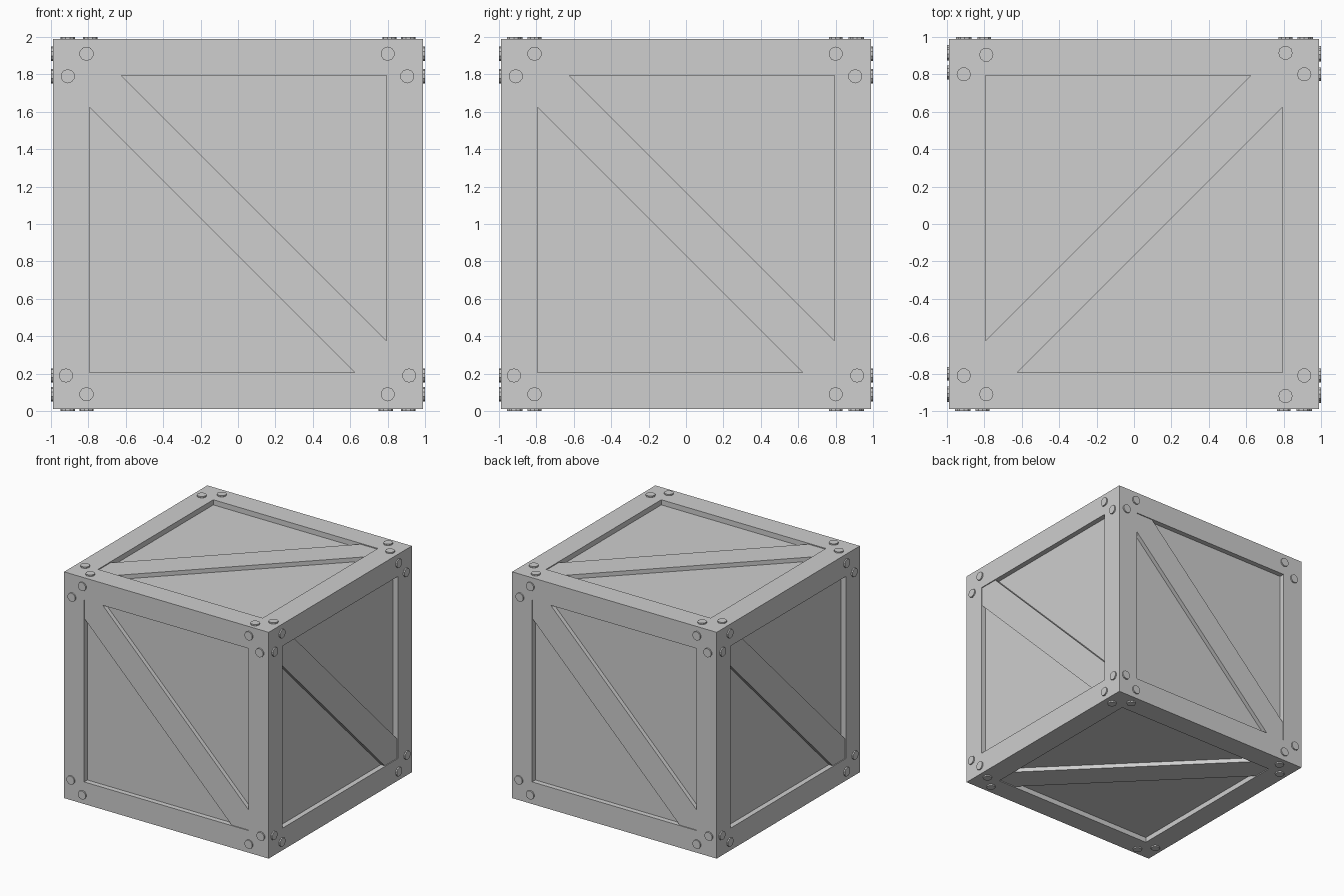
import bpy, bmesh
from math import pi
from mathutils import Matrix

HALF = 0.988       # half size of the wooden body
RIM = 0.193        # width of the frame boards
DEPTH = 0.045      # how far the panels sit back
INNER = HALF - RIM
BRACE = 0.17       # half width of the brace along a frame edge

cube = bpy.data.objects.get("Cube")
if cube:
    bpy.data.objects.remove(cube, do_unlink=True)

grey = bpy.data.materials.new("plain_grey")
grey.use_nodes = True
colour = (0.62, 0.62, 0.62, 1)
grey.diffuse_color = colour
grey.node_tree.nodes["Principled BSDF"].inputs["Base Color"].default_value = colour


def finish(name, bm, matrix=Matrix()):
    bmesh.ops.recalc_face_normals(bm, faces=bm.faces)
    mesh = bpy.data.meshes.new(name)
    bm.to_mesh(mesh)
    bm.free()
    mesh.materials.append(grey)
    obj = bpy.data.objects.new(name, mesh)
    obj.matrix_world = Matrix.Translation((0, 0, 1)) @ matrix
    bpy.context.collection.objects.link(obj)


# Crate body: flat frame boards around straight-walled recessed panels
bm = bmesh.new()
bmesh.ops.create_cube(bm, size=2 * HALF)
panels = bm.faces[:]
bmesh.ops.inset_individual(bm, faces=panels, thickness=RIM, use_even_offset=True)
for panel in panels:
    push = panel.normal * -DEPTH
    floor = bmesh.ops.extrude_discrete_faces(bm, faces=[panel])["faces"][0]
    bmesh.ops.translate(bm, vec=push, verts=floor.verts)
finish("crate_body", bm)


def add_brace(name, matrix):
    # Diagonal board with pointed ends that fit the frame corners
    c, d = INNER, INNER - BRACE
    outline = [(-c, c), (-c, d), (d, -c), (c, -c), (c, -d), (-d, c)]
    bm = bmesh.new()
    base = bm.faces.new([bm.verts.new((u, v, HALF - DEPTH)) for u, v in outline])
    top = bmesh.ops.extrude_face_region(bm, geom=[base])["geom"]
    bmesh.ops.translate(bm, vec=(0, 0, DEPTH - 0.008),
                        verts=[g for g in top if isinstance(g, bmesh.types.BMVert)])
    finish(name, bm, matrix)


def add_rivets(name, matrix):
    # Two rivets in each frame corner
    spots = [(-0.91, 0.79), (-0.81, 0.91), (0.80, 0.91), (0.905, 0.79),
             (-0.92, -0.81), (-0.81, -0.91), (0.80, -0.91), (0.915, -0.81)]
    bm = bmesh.new()
    for u, v in spots:
        bmesh.ops.create_cone(bm, cap_ends=True, segments=10, radius1=0.038,
                              radius2=0.038, depth=0.03,
                              matrix=Matrix.Translation((u, v, 0.985)))
    finish(name, bm, matrix)


# Orientation of each side: local z points outward
front = Matrix.Rotation(pi / 2, 4, "X")
quarter = Matrix.Rotation(pi / 2, 4, "Z")
placements = {
    "front": front,
    "left": quarter @ front,
    "back": quarter @ quarter @ front,
    "right": quarter.inverted() @ front,
    "top": quarter,
    "bottom": quarter @ Matrix.Rotation(pi, 4, "X"),
}
for side, matrix in placements.items():
    add_brace(side + "_brace", matrix)
    add_rivets(side + "_rivets", matrix)
